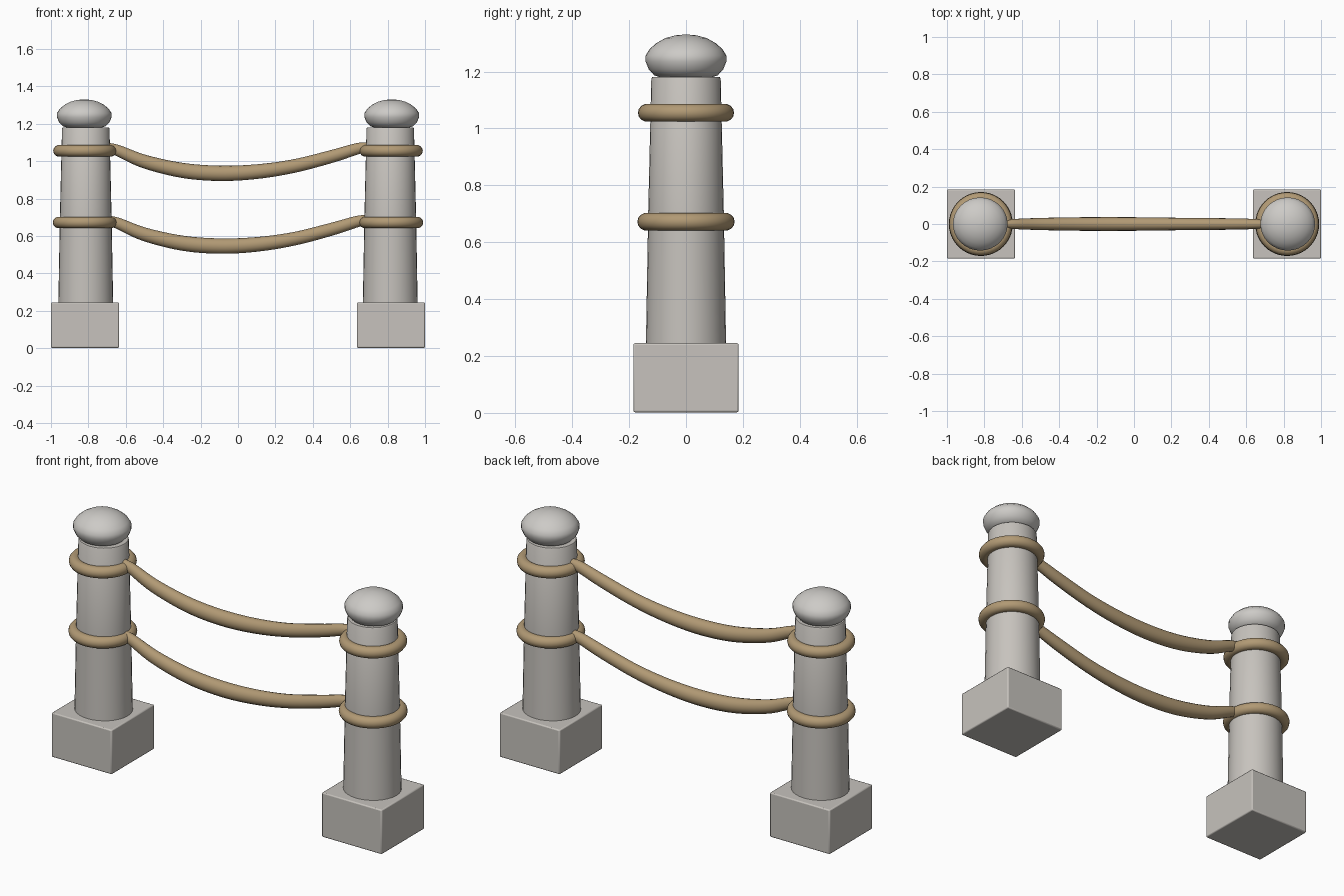
import bpy, math

if "Cube" in bpy.data.objects:
    bpy.data.objects.remove(bpy.data.objects["Cube"])

def material(name, rgb):
    m = bpy.data.materials.new(name)
    m.diffuse_color = (*rgb, 1)
    m.use_nodes = True
    m.node_tree.nodes["Principled BSDF"].inputs["Base Color"].default_value = m.diffuse_color
    return m

STONE = material("stone grey", (0.57, 0.545, 0.51))
CAP = material("pale cap stone", (0.61, 0.595, 0.57))
ROPE = material("tan rope", (0.44, 0.32, 0.175))

def finish(obj, name, mat, smooth=True):
    obj.name = name
    obj.data.materials.append(mat)
    if smooth:
        bpy.ops.object.select_all(action='DESELECT')
        obj.select_set(True)
        bpy.context.view_layer.objects.active = obj
        bpy.ops.object.shade_smooth_by_angle(angle=math.radians(40))
    return obj

def skin(name, rings, mat):
    """Solid with closed ends from a list of equal-length vertex rings."""
    n = len(rings[0])
    verts = [v for r in rings for v in r]
    faces = [(i*n + j, i*n + (j+1) % n, (i+1)*n + (j+1) % n, (i+1)*n + j)
             for i in range(len(rings)-1) for j in range(n)]
    faces.append(tuple(reversed(range(n))))
    faces.append(tuple(range((len(rings)-1)*n, len(rings)*n)))
    me = bpy.data.meshes.new(name)
    me.from_pydata(verts, [], faces)
    obj = bpy.data.objects.new(name, me)
    bpy.context.collection.objects.link(obj)
    return finish(obj, name, mat)

def lathe(name, profile, cx, mat, sx=1.0, n=32):
    rings = [[(cx + sx*r*math.cos(2*math.pi*j/n), r*math.sin(2*math.pi*j/n), z)
              for j in range(n)] for r, z in profile]
    return skin(name, rings, mat)

def interpolate(p0, p1, p2, p3, t):
    return tuple(0.5*(2*b + (c-a)*t + (2*a-5*b+4*c-d)*t*t + (3*b-a-3*c+d)*t**3)
                 for a, b, c, d in zip(p0, p1, p2, p3))

def rope(name, pts, dz, n=16, steps=6):
    """Sagging tube in the xz plane; points are (x, z, radius)."""
    p = [pts[0]] + pts + [pts[-1]]
    path = [interpolate(*p[i:i+4], k/steps) for i in range(len(pts)-1) for k in range(steps)]
    path.append(pts[-1])
    rings = []
    for i, (x, z, r) in enumerate(path):
        a, b = path[max(i-1, 0)], path[min(i+1, len(path)-1)]
        ang = math.atan2(b[1]-a[1], b[0]-a[0])
        ring = []
        for j in range(n):
            t = 2*math.pi*j/n
            u = r*math.sin(t)
            ring.append((x - u*math.sin(ang), 0.9*r*math.cos(t), z + dz + u*math.cos(ang)))
        # order so that normals face outwards
        rings.append(ring)
    return skin(name, rings, ROPE)

LEVELS = ((1.055, 0.138, "upper"), (0.672, 0.140, "lower"))

for side, s in (("left", -1), ("right", 1)):
    # square footing block
    bpy.ops.mesh.primitive_cube_add(size=1, location=(s*0.818, 0, 0.1235))
    base = bpy.context.object
    base.scale = (0.364, 0.37, 0.243)
    bpy.ops.object.transform_apply(location=False, rotation=False, scale=True)
    bev = base.modifiers.new("soft edges", 'BEVEL')
    bev.width, bev.segments = 0.006, 2
    finish(base, side + "_base", STONE)
    # tapered round post
    lathe(side + "_post", [(0.141, 0.235), (0.133, 0.70), (0.122, 1.175), (0.119, 1.18)],
          s*0.814, STONE, 1.04)
    # mushroom-shaped cap
    lathe(side + "_cap", [(0.085, 1.178), (0.112, 1.187), (0.131, 1.208), (0.142, 1.235),
                          (0.142, 1.256), (0.128, 1.279), (0.104, 1.300), (0.074, 1.317),
                          (0.038, 1.327), (0.006, 1.330)], s*0.822, CAP, 1.03)
    # rope loops around the post
    for z, r, level in LEVELS:
        bpy.ops.mesh.primitive_torus_add(location=(s*0.819, 0, z), major_radius=r,
                                         minor_radius=0.031, major_segments=40, minor_segments=14)
        finish(bpy.context.object, f"{side}_{level}_rope_loop", ROPE)

# hanging ropes
SAG = [(-0.70, 1.075, 0.024), (-0.64, 1.056, 0.030), (-0.50, 0.998, 0.036),
       (-0.30, 0.951, 0.040), (-0.10, 0.935, 0.041), (0.10, 0.944, 0.039),
       (0.30, 0.974, 0.036), (0.50, 1.025, 0.034), (0.64, 1.067, 0.030), (0.70, 1.076, 0.024)]
rope("upper_rope", SAG, 0)
rope("lower_rope", SAG, -0.389)

# consistent outward normals on the tubes
import bmesh
for o in bpy.data.objects:
    bm = bmesh.new()
    bm.from_mesh(o.data)
    bmesh.ops.recalc_face_normals(bm, faces=bm.faces)
    bm.to_mesh(o.data)
    bm.free()
